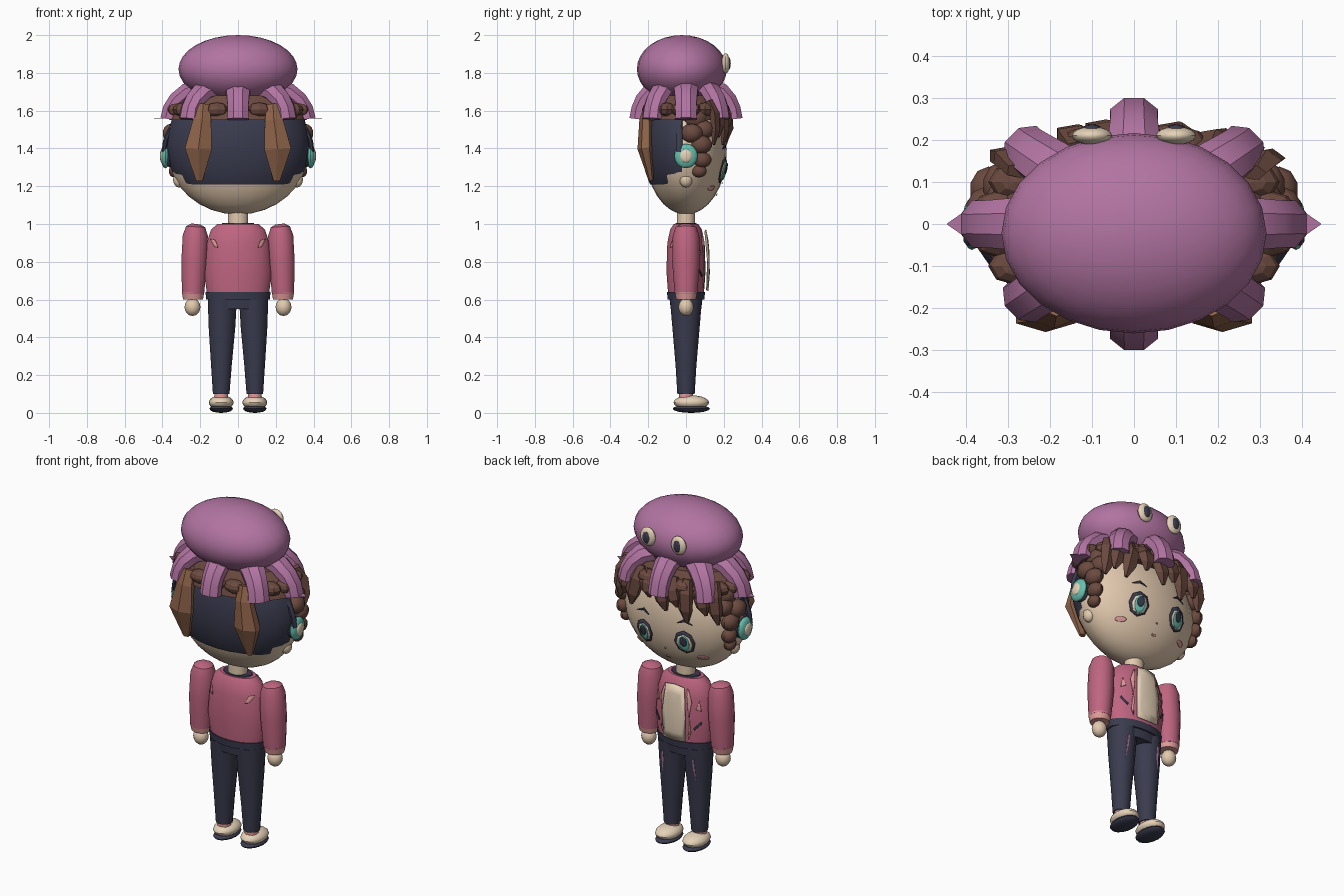
import bpy, bmesh, math, random
from mathutils import Vector, Matrix

if "Cube" in bpy.data.objects:
    bpy.data.objects.remove(bpy.data.objects["Cube"])
random.seed(4)


def colour(name, hexa):
    rgb = [int(hexa[i:i + 2], 16) / 255 for i in (0, 2, 4)]
    lin = [c / 12.92 if c <= 0.04 else ((c + 0.055) / 1.055) ** 2.4 for c in rgb] + [1]
    m = bpy.data.materials.new(name)
    m.use_nodes = True
    m.diffuse_color = lin
    m.node_tree.nodes["Principled BSDF"].inputs["Base Color"].default_value = lin
    return m


SKIN = colour("skin", "E2C9AE")
CREAM = colour("cream", "E6D2B8")
NAVY = colour("navy", "3A3B4E")
PURPLE = colour("purple", "B274A2")
PINK = colour("rose", "BE6580")
PALE = colour("pale pink", "DE9C98")
BROWN = colour("brown", "6B4A3F")
TAN = colour("light brown", "8E6349")
TEAL = colour("teal", "66BFAE")


def finish(name, bm, mat, angle=35):
    bmesh.ops.recalc_face_normals(bm, faces=bm.faces)
    me = bpy.data.meshes.new(name)
    bm.to_mesh(me)
    bm.free()
    me.materials.append(mat)
    ob = bpy.data.objects.new(name, me)
    bpy.context.collection.objects.link(ob)
    if angle:
        bpy.ops.object.select_all(action="DESELECT")
        ob.select_set(True)
        bpy.context.view_layer.objects.active = ob
        bpy.ops.object.shade_smooth_by_angle(angle=math.radians(angle))
    return ob


def ball(name, at, size, mat, seg=20, rings=12, cuts=(), angle=35):
    """Ellipsoid; each cut is a (point, normal) whose outer side is removed."""
    bm = bmesh.new()
    bmesh.ops.create_uvsphere(bm, u_segments=seg, v_segments=rings, radius=1)
    bmesh.ops.transform(bm, verts=bm.verts, matrix=Matrix.Translation(at) @ Matrix.Diagonal((*size, 1)))
    for co, no in cuts:
        r = bmesh.ops.bisect_plane(bm, geom=bm.verts[:] + bm.edges[:] + bm.faces[:],
                                   plane_co=co, plane_no=no, clear_outer=True)
        edges = [e for e in r["geom_cut"] if isinstance(e, bmesh.types.BMEdge)]
        bmesh.ops.holes_fill(bm, edges=edges)
    return finish(name, bm, mat, angle)


def tube(name, path, radii, mat, sides=12, angle=40, ref=(0, 1, 0)):
    """Loft of ellipses along a path; radii are (across, along ref)."""
    bm = bmesh.new()
    pts = [Vector(p) for p in path]
    loops = []
    for i, p in enumerate(pts):
        t = (pts[min(i + 1, len(pts) - 1)] - pts[max(i - 1, 0)]).normalized()
        u = Vector(ref).cross(t).normalized()
        v = t.cross(u)
        a, b = radii[i]
        loops.append([bm.verts.new(p + u * a * math.cos(k) + v * b * math.sin(k))
                      for k in (2 * math.pi * (j + 0.5) / sides for j in range(sides))])
    for l0, l1 in zip(loops, loops[1:]):
        for j in range(sides):
            k = (j + 1) % sides
            bm.faces.new((l0[j], l0[k], l1[k], l1[j]))
    bm.faces.new(loops[0])
    bm.faces.new(loops[-1])
    return finish(name, bm, mat, angle)


def decal(name, outline, surf, lift, mat, side=1):
    """Thin plate draped on a surface y = surf(x, z)."""
    bm = bmesh.new()
    cx = sum(p[0] for p in outline) / len(outline)
    cz = sum(p[1] for p in outline) / len(outline)

    def vert(x, z):
        return bm.verts.new((x, side * (surf(x, z) + lift), z))
    loops = [[vert(cx + (x - cx) * s, cz + (z - cz) * s) for x, z in outline] for s in (1, .7, .4)]
    n = len(outline)
    for l0, l1 in zip(loops, loops[1:]):
        for j in range(n):
            bm.faces.new((l0[j], l0[(j + 1) % n], l1[(j + 1) % n], l1[j]))
    bm.faces.new(loops[-1])
    ob = finish(name, bm, mat)
    s = ob.modifiers.new("thickness", "SOLIDIFY")
    s.thickness = 0.004
    s.offset = 0
    return ob


def oval(x, z, a, b, n=12):
    return [(x + a * math.cos(2 * math.pi * k / n), z + b * math.sin(2 * math.pi * k / n)) for k in range(n)]


def head_y(x, z):
    return .215 * math.sqrt(max(0.02, 1 - (x / .37) ** 2 - ((z - 1.38) / .33) ** 2))


TORSO = [(.62, .165, .095), (.75, .182, .105), (.9, .168, .1), (.97, .145, .085), (1.0, .11, .065)]


def torso_y(x, z):
    for (z0, a0, b0), (z1, a1, b1) in zip(TORSO, TORSO[1:]):
        if z <= z1:
            f = max(0, (z - z0) / (z1 - z0))
            return (b0 + f * (b1 - b0)) * math.sqrt(max(.02, 1 - (x / (a0 + f * (a1 - a0))) ** 2))
    return .06


# Head, neck and body
ball("head", (0, 0, 1.38), (.37, .215, .33), SKIN, 24, 16)
tube("neck", [(0, 0, .97), (0, 0, 1.1)], [(.055, .05)] * 2, SKIN)
tube("sweater", [(0, 0, t[0]) for t in TORSO], [t[1:] for t in TORSO], PINK, 20)
tube("collar", [(0, 0, .985), (0, 0, 1.006)], [(.095, .06), (.085, .055)], NAVY, 16)
tube("waistband", [(0, 0, .6), (0, 0, .64)], [(.17, .098), (.175, .102)], NAVY, 20)
tube("hips", [(0, 0, .55), (0, 0, .62)], [(.155, .082), (.165, .09)], NAVY, 20)

# Shirt front and jacket trims
decal("shirt_front", [(-.07, .65), (0, .645), (.07, .65), (.075, .8), (.06, .96), (0, .97), (-.06, .96), (-.075, .8)],
      torso_y, .02, CREAM)

for s, side in ((1, "left"), (-1, "right")):
    # Arms and legs
    x = .232 * s
    tube("sleeve_" + side, [(x - .01 * s, 0, 1.0), (x - .008 * s, 0, .985), (x - .006 * s, 0, .94), (x, 0, .8), (x + .006 * s, 0, .63)],
         [(.025, .025), (.052, .055), (.068, .07), (.07, .073), (.06, .06)], PINK, 14)
    tube("cuff_" + side, [(.238 * s, 0, .64), (.238 * s, 0, .6)], [(.061, .061), (.054, .052)], PALE, 14)
    ball("hand_" + side, (.241 * s, 0, .56), (.042, .04, .047), SKIN, 12, 8)
    tube("trouser_leg_" + side, [(.083 * s, 0, .6), (.085 * s, 0, .45), (.088 * s, 0, .25), (.089 * s, 0, .1)],
         [(.079, .085), (.072, .072), (.056, .055), (.045, .046)], NAVY, 14)
    tube("sock_" + side, [(.089 * s, 0, .07), (.089 * s, 0, .115)], [(.038, .038)] * 2, PALE)
    ball("shoe_" + side, (.089 * s, .028, .055), (.066, .094, .038), CREAM, 16, 10)
    ball("sole_" + side, (.089 * s, .028, .022), (.062, .098, .022), NAVY, 16, 8)
    tube("trouser_tear_" + side, [(.1 * s, .076, .54), (.105 * s, .058, .39)], [(.008, .004)] * 2, PURPLE, 4, 0)

    # Sweater details
    decal("lapel_" + side, [(s * a, b) for a, b in ((.082, .66), (.096, .7), (.088, .8), (.1, .88), (.075, .95), (.068, .95), (.084, .8))],
          torso_y, .007, PALE)
    decal("front_patch_" + side, [(s * a, b) for a, b in ((.12, .84), (.145, .83), (.135, .89))], torso_y, .005, PALE)
    decal("pocket_" + side, [(s * a, b) for a, b in ((.11, .73), (.115, .72), (.15, .76), (.145, .77))], torso_y, .005, NAVY)
    decal("back_patch_" + side, [(s * a, b) for a, b in ((.145, .92), (.12, .915), (.105, .875), (.125, .88))],
          torso_y, .005, PALE, -1)

    # Ears and headphones
    ball("ear_" + side, (.312 * s, 0, 1.235), (.032, .035, .042), SKIN, 12, 8)
    ball("ear_cup_" + side, (.385 * s, 0, 1.36), (.024, .062, .065), TEAL, 16, 8)
    ball("ear_cup_centre_" + side, (.402 * s, 0, 1.36), (.012, .034, .036), CREAM, 12, 8)
    ball("ear_cushion_" + side, (.362 * s, 0, 1.36), (.028, .055, .06), NAVY, 12, 8)

    # Face
    for part, pts, lift, mat in (
            ("eye_rim", oval(.13 * s, 1.285, .058, .07, 8), .008, NAVY),
            ("eye_white", oval(.13 * s, 1.28, .044, .054, 8), .012, CREAM),
            ("iris", oval(.13 * s, 1.28, .03, .05, 10), .016, TEAL),
            ("pupil", oval(.13 * s, 1.293, .02, .03, 10), .02, NAVY),
            ("blush", oval(.205 * s, 1.19, .028, .013, 10), .006, PALE),
            ("eyebrow", [(s * a, b) for a, b in ((.09, 1.395), (.13, 1.41), (.18, 1.395), (.13, 1.422))], .006, NAVY)):
        decal(part + "_" + side, pts, head_y, lift, mat)

    # Side curls
    for y, z, r in ((.05, 1.56, .065), (.09, 1.5, .06), (.03, 1.48, .06), (.08, 1.42, .058),
                    (.085, 1.34, .05), (.07, 1.28, .04)):
        hx = .37 * math.sqrt(1 - (y / .215) ** 2 - ((z - 1.38) / .33) ** 2)
        ball("side_curl_" + side, ((hx + .005) * s, y, z), (r * .8, r, r * .85), BROWN, 10, 7)
    # Long locks at the back
    tube("back_lock_" + side, [(.185 * s, -.19, 1.63), (.19 * s, -.212, 1.55), (.21 * s, -.215, 1.4), (.205 * s, -.185, 1.23)],
         [(.04, .03), (.055, .035), (.082, .042), (.02, .012)], TAN, 6, 0)

    # Hat eyes
    ball("hat_eye_" + side, (.1 * s, .21, 1.85), (.048, .022, .054), CREAM, 16, 10)
    ball("hat_pupil_" + side, (.1 * s, .226, 1.85), (.024, .011, .034), NAVY, 12, 8)

decal("mouth", oval(0, 1.155, .014, .006, 8), head_y, .005, PALE)
decal("nose", oval(0, 1.215, .006, .005, 6), head_y, .005, PALE)

# Headband and hair
arc = [math.pi * k / 16 for k in range(17)]
tube("headband", [(.392 * math.cos(a), -.035, 1.38 + .3 * math.sin(a)) for a in arc], [(.014, .018)] * 17, NAVY, 8)
ball("back_hair", (0, 0, 1.42), (.382, .235, .36), NAVY, 24, 16,
     [((0, 0, 1.21), (0, 0, -1)), ((0, -.02, 1.4), (0, 1, 0)), ((0, 0, 1.66), (0, 0, 1))])
ball("top_hair", (0, 0, 1.42), (.392, .245, .36), BROWN, 24, 16,
     [((0, 0, 1.55), (0, 0, -1)), ((0, 0, 1.68), (0, 0, 1))])

# Tufts under the hat brim
for k in range(18):
    a = 2 * math.pi * (k + .5) / 18
    ball("hair_tuft", (.325 * math.cos(a), .2 * math.sin(a), 1.605), (.065, .045, .038), BROWN, 8, 6, angle=0)

# Jagged fringe
for i, x in enumerate((-.29, -.22, -.14, -.06, .02, .1, .18, .25, .3)):
    drop = (.2, .15, .21, .13, .17, .12, .2, .16, .2)[i]
    y = .238 * math.sqrt(1 - (x / .42) ** 2) - .015
    dx = random.uniform(-.03, .03)
    tube("fringe", [(x * .95, y - .03, 1.65), (x, y, 1.58), (x + dx, y + .005, 1.62 - drop * .65), (x + dx * 1.6, y - .005, 1.62 - drop)],
         [(.03, .02), (.052, .027), (.045, .024), (.012, .008)], BROWN, 5, 0)

# Octopus hat
ball("hat_body", (0, -.022, 1.82), (.315, .238, .18), PURPLE, 24, 16, angle=60)
for k in range(8):
    a = math.pi * k / 4
    c, s = math.cos(a), math.sin(a)
    path = [(r * c, (r - .11 * r / .36) * s, z) for r, z in ((.2, 1.72), (.27, 1.7), (.325, 1.655), (.355, 1.61), (.365, 1.555))]
    tube("tentacle", path, [(.07, .05), (.068, .05), (.062, .048), (.06, .046), (.062, .05)], PURPLE, 8, 30, ref=(c, s, .3))
for s in (1, -1):
    tube("tentacle_tip", [(.39 * s, 0, 1.56), (.444 * s, 0, 1.56)], [(.003, .055), (.002, .002)], PURPLE, 4, 0)
